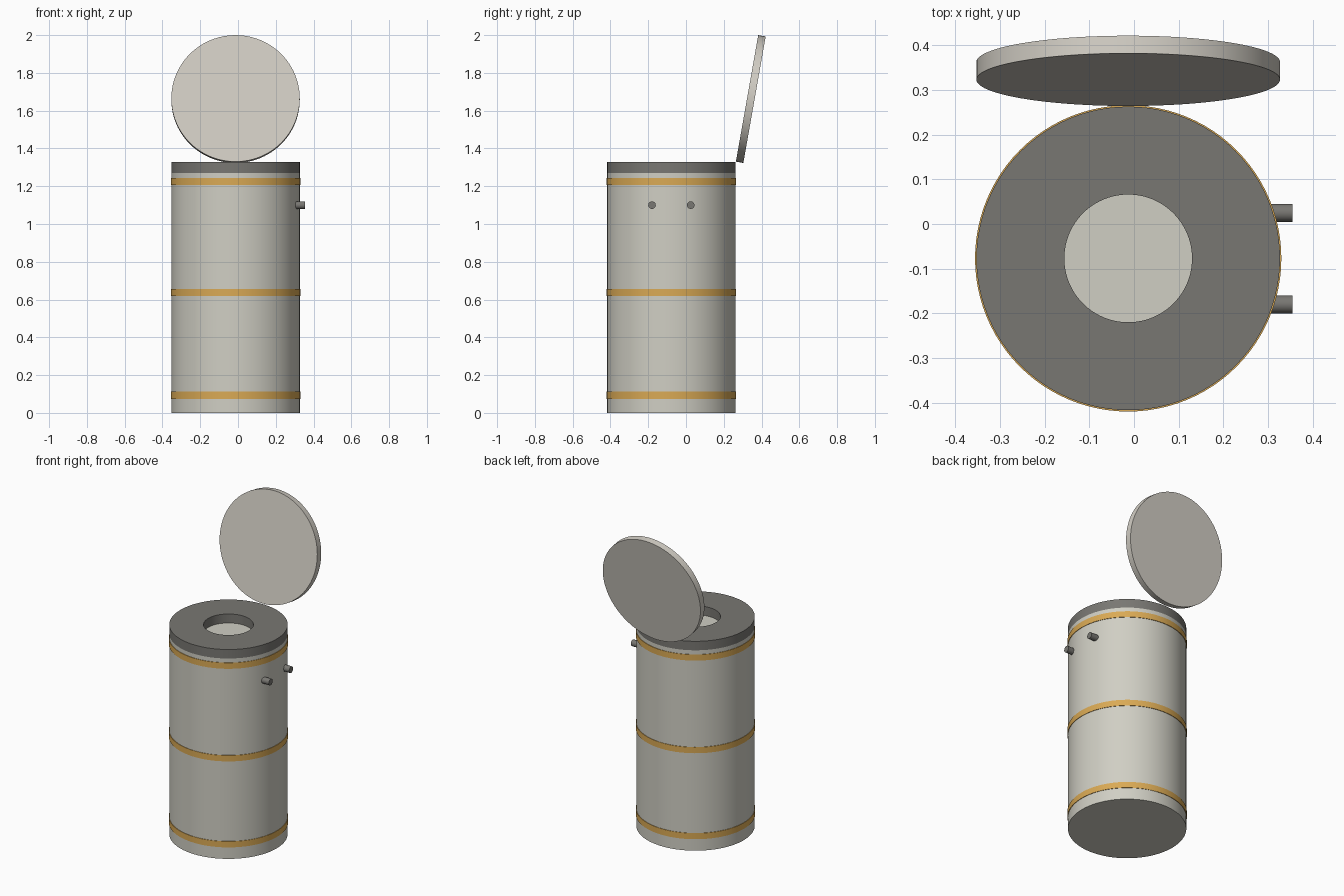
import bpy
import math

cube = bpy.data.objects.get("Cube")
if cube:
    bpy.data.objects.remove(cube, do_unlink=True)

CX, CY = -0.013, -0.077   # axis of the canister
RADIUS = 0.34


def material(name, rgb):
    mat = bpy.data.materials.new(name)
    mat.use_nodes = True
    color = (*rgb, 1.0)
    mat.diffuse_color = color
    mat.node_tree.nodes["Principled BSDF"].inputs["Base Color"].default_value = color
    return mat


light_grey = material("light warm grey", (0.63, 0.62, 0.55))
lid_grey = material("pale lid grey", (0.64, 0.61, 0.55))
dark_grey = material("dark grey", (0.19, 0.185, 0.17))
gold = material("gold", (0.70, 0.40, 0.09))


def finish(obj, name, mat):
    obj.name = name
    obj.data.materials.clear()
    obj.data.materials.append(mat)
    bpy.ops.object.select_all(action='DESELECT')
    obj.select_set(True)
    bpy.context.view_layer.objects.active = obj
    bpy.ops.object.shade_smooth_by_angle(angle=math.radians(30))
    return obj


def cylinder(name, mat, radius, depth, location, rotation=(0, 0, 0), sides=96):
    bpy.ops.mesh.primitive_cylinder_add(vertices=sides, radius=radius, depth=depth,
                                        location=location, rotation=rotation)
    return finish(bpy.context.object, name, mat)


def ring(name, mat, inner, outer, bottom, top, sides=96):
    """Rectangular section swept around the canister axis."""
    section = [(inner, bottom), (outer, bottom), (outer, top), (inner, top)]
    n = len(section)
    verts, faces = [], []
    for i in range(sides):
        a = 2 * math.pi * i / sides
        verts += [(r * math.cos(a), r * math.sin(a), z) for r, z in section]
        j = (i + 1) % sides
        for k in range(n):
            m = (k + 1) % n
            faces.append((i * n + k, j * n + k, j * n + m, i * n + m))
    mesh = bpy.data.meshes.new(name)
    mesh.from_pydata(verts, [], faces)
    obj = bpy.data.objects.new(name, mesh)
    obj.location = (CX, CY, 0)
    bpy.context.collection.objects.link(obj)
    return finish(obj, name, mat)


# Canister body and the collar around its opening
cylinder("body", light_grey, RADIUS, 1.27, (CX, CY, 0.635))
ring("top_collar", dark_grey, 0.143, RADIUS, 1.27, 1.327)

# Thin bands around the body
for label, z in (("lower", 0.093), ("middle", 0.638), ("upper", 1.225)):
    ring(label + "_band", gold, RADIUS - 0.004, RADIUS + 0.003, z - 0.019, z + 0.019)

# Open lid leaning back from the rear rim
cylinder("lid", lid_grey, RADIUS, 0.04, (CX, 0.343, 1.6615),
         (math.radians(80), 0, 0))

# Pair of small pegs on the left side
for label, y in (("front", -0.18), ("rear", 0.025)):
    cylinder(label + "_peg", dark_grey, 0.02, 0.065, (0.323, y, 1.10),
             (0, math.radians(90), 0), sides=32)
